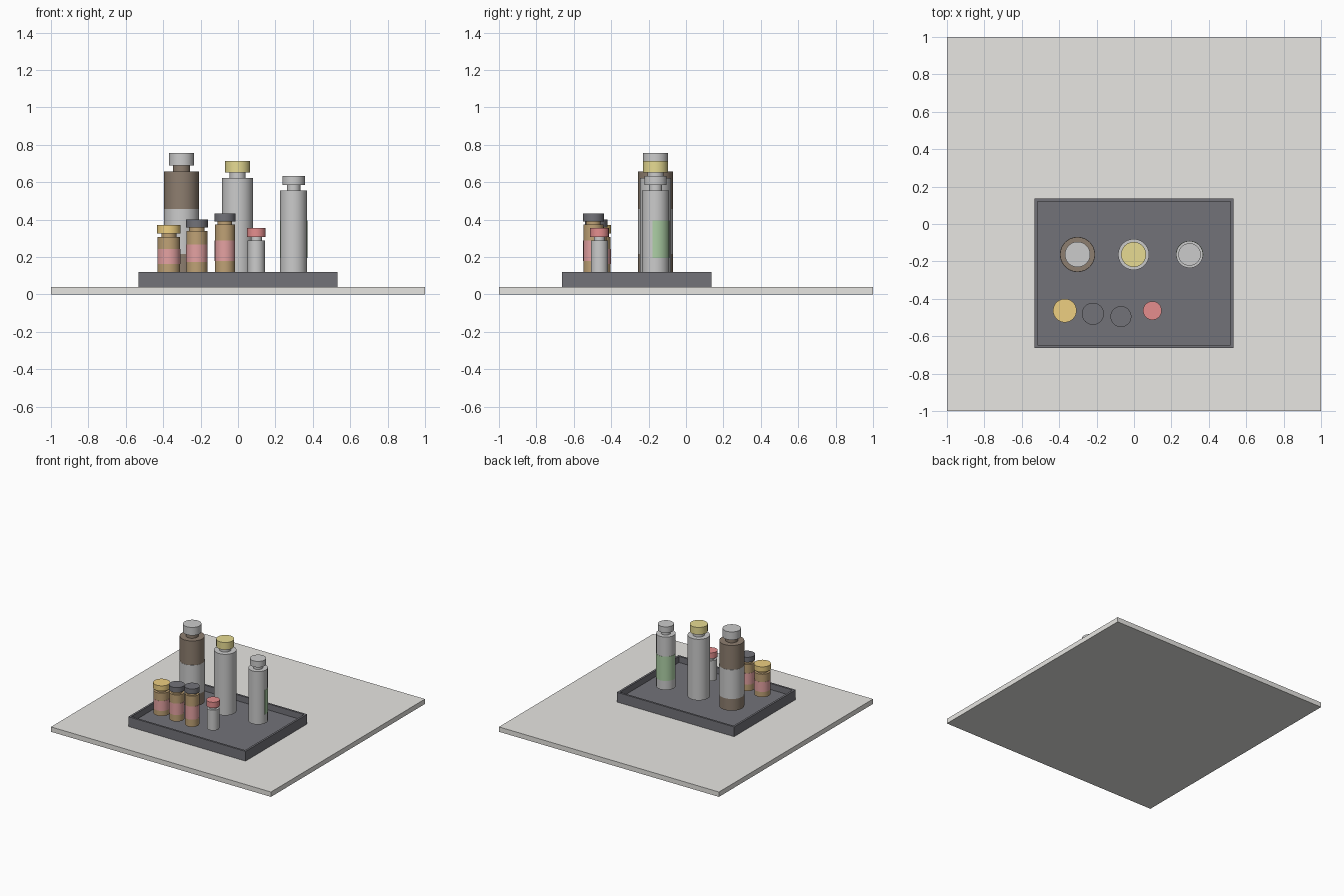
import bpy, bmesh, math

if "Cube" in bpy.data.objects:
    bpy.data.objects.remove(bpy.data.objects["Cube"])

SEG = 40


def material(name, rgb):
    m = bpy.data.materials.new(name)
    m.diffuse_color = (*rgb, 1)
    m.use_nodes = True
    m.node_tree.nodes["Principled BSDF"].inputs["Base Color"].default_value = m.diffuse_color
    return m


STONE = material("stone", (0.80, 0.79, 0.76))
BLACK = material("black", (0.17, 0.17, 0.19))
DARK = material("dark_brown", (0.27, 0.21, 0.16))
AMBER = material("amber", (0.52, 0.36, 0.18))
PINK = material("pink_label", (0.78, 0.36, 0.36))
GREEN = material("green_label", (0.42, 0.63, 0.38))
YELLOW = material("yellow", (0.80, 0.71, 0.29))
ORANGE = material("orange", (0.85, 0.62, 0.22))
RED = material("red", (0.78, 0.27, 0.27))


def finish(name, bm, mat, smooth=False):
    bmesh.ops.recalc_face_normals(bm, faces=bm.faces)
    me = bpy.data.meshes.new(name)
    bm.to_mesh(me)
    bm.free()
    ob = bpy.data.objects.new(name, me)
    bpy.context.collection.objects.link(ob)
    if mat:
        me.materials.append(mat)
    if smooth:
        bpy.ops.object.select_all(action='DESELECT')
        ob.select_set(True)
        bpy.context.view_layer.objects.active = ob
        bpy.ops.object.shade_smooth_by_angle(angle=math.radians(35))
    return ob


def box(name, lo, hi, mat, rim=0, depth=0):
    bm = bmesh.new()
    bmesh.ops.create_cube(bm, size=1)
    for v in bm.verts:
        v.co = [(a + b) / 2 + c * (b - a) for a, b, c in zip(lo, hi, v.co)]
    if rim:  # recess the top face
        bm.normal_update()
        top = max(bm.faces, key=lambda f: f.normal.z)
        bmesh.ops.inset_region(bm, faces=[top], thickness=rim)
        floor = bmesh.ops.extrude_discrete_faces(bm, faces=[top])["faces"][0]
        for v in floor.verts:
            v.co.z -= depth
    return finish(name, bm, mat)


def lathe(name, x, y, profile, mat):
    """Solid of revolution from (radius, z) points, closed by end discs."""
    bm = bmesh.new()
    rings = [[bm.verts.new((x + r * math.cos(2 * math.pi * i / SEG),
                            y + r * math.sin(2 * math.pi * i / SEG), z))
              for i in range(SEG)] for r, z in profile]
    for a, b in zip(rings, rings[1:]):
        for i in range(SEG):
            j = (i + 1) % SEG
            bm.faces.new((a[i], a[j], b[j], b[i]))
    bm.faces.new(rings[0][::-1])
    bm.faces.new(rings[-1])
    return finish(name, bm, mat, True)


def arc_label(name, x, y, r, z0, z1, a0, a1, mat, t=0.0015):
    """Thin curved patch that wraps part of a bottle."""
    bm = bmesh.new()
    cols = []
    for i in range(SEG + 1):
        a = math.radians(a0 + (a1 - a0) * i / SEG)
        cols.append([bm.verts.new((x + q * math.cos(a), y + q * math.sin(a), z))
                     for q, z in ((r, z0), (r + t, z0), (r + t, z1), (r, z1))])
    for a, b in zip(cols, cols[1:]):
        for k in range(4):
            n = (k + 1) % 4
            bm.faces.new((a[k], a[n], b[n], b[k]))
    bm.faces.new(cols[0])
    bm.faces.new(cols[-1][::-1])
    return finish(name, bm, mat, True)


BASE = 0.12


def bottle(name, x, y, r, top, neck_r, cap_r, cap_z, cap_top, mat, cap_mat, label=None):
    lathe(name + "_body", x, y, [(r, BASE), (r, top), (neck_r, top), (neck_r, cap_z)], mat)
    lathe(name + "_cap", x, y, [(cap_r, cap_z), (cap_r, cap_top)], cap_mat)
    if label:
        z0, z1, label_mat = label
        lathe(name + "_label", x, y, [(r + 0.0015, z0), (r + 0.0015, z1)], label_mat)


# counter slab and recessed tray
box("counter_slab", (-1, -1, 0), (1, 1, 0.04), STONE)
box("tray", (-0.533, -0.663, 0.04), (0.533, 0.137, BASE), BLACK, rim=0.023, depth=0.05)

# tall bottles at the back
bottle("dark_bottle", -0.302, -0.163, 0.093, 0.656, 0.046, 0.068, 0.69, 0.756,
       DARK, None, (0.217, 0.457, None))
bottle("yellow_cap_bottle", -0.002, -0.163, 0.083, 0.622, 0.043, 0.067, 0.652, 0.712,
       None, YELLOW)
bottle("slim_bottle", 0.297, -0.163, 0.072, 0.555, 0.036, 0.06, 0.584, 0.633, None, None)
arc_label("slim_bottle_label", 0.297, -0.163, 0.072, 0.195, 0.395, -12, 192, GREEN)

# small jars at the front
bottle("orange_cap_jar", -0.37, -0.463, 0.06, 0.308, 0.04, 0.063, 0.326, 0.37,
       AMBER, ORANGE, (0.163, 0.244, PINK))
bottle("black_cap_jar", -0.22, -0.48, 0.056, 0.338, 0.041, 0.059, 0.359, 0.4,
       AMBER, BLACK, (0.174, 0.267, PINK))
bottle("tall_black_cap_jar", -0.07, -0.495, 0.053, 0.373, 0.039, 0.056, 0.391, 0.433,
       AMBER, BLACK, (0.18, 0.287, PINK))
bottle("red_cap_vial", 0.098, -0.463, 0.046, 0.287, 0.029, 0.05, 0.306, 0.354, None, RED)
